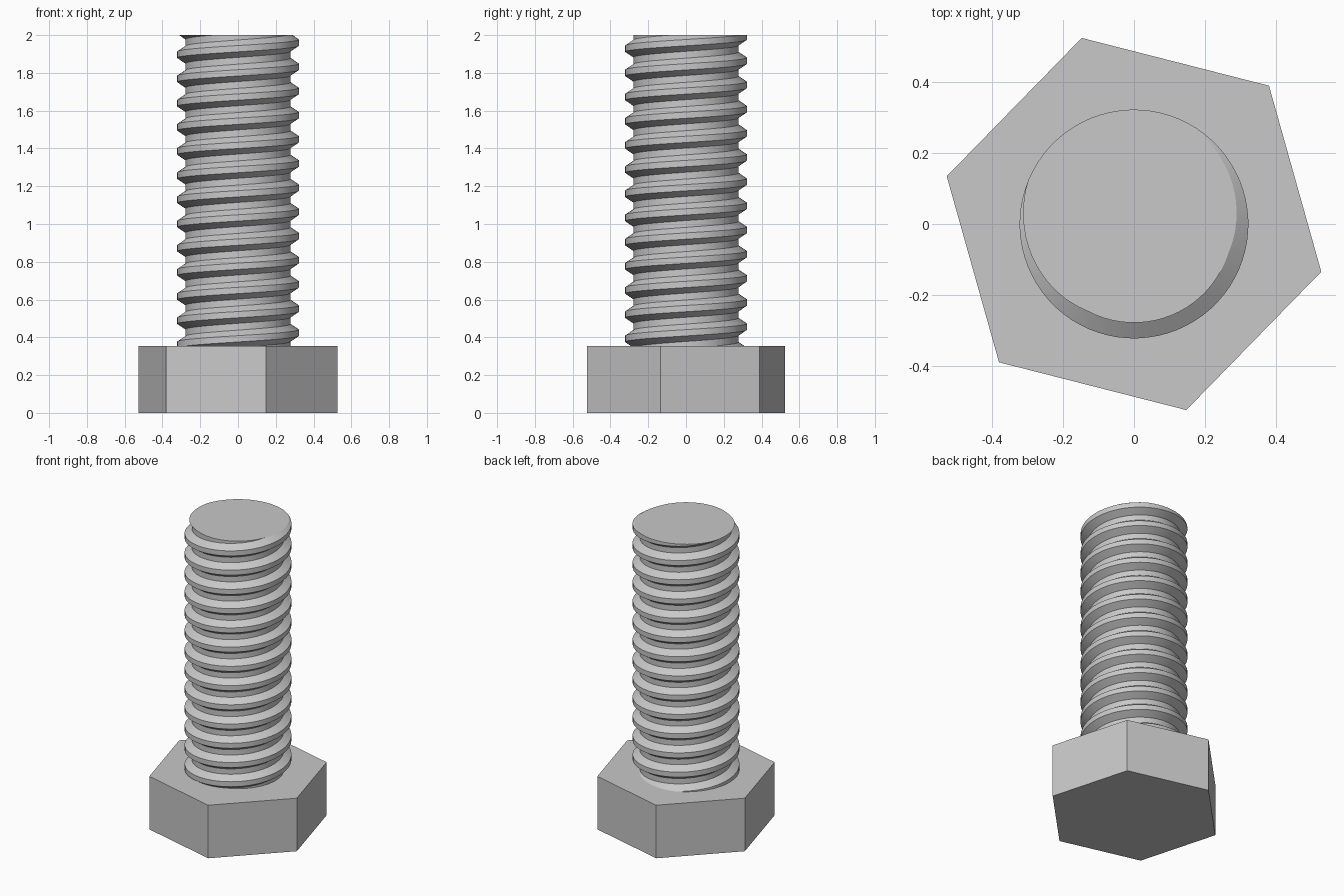
import bpy, bmesh, math

if "Cube" in bpy.data.objects:
    bpy.data.objects.remove(bpy.data.objects["Cube"], do_unlink=True)

# One plain steel colour
steel = bpy.data.materials.new("steel grey")
steel.use_nodes = True
colour = (0.58, 0.58, 0.58, 1)
steel.diffuse_color = colour
steel.node_tree.nodes["Principled BSDF"].inputs["Base Color"].default_value = colour

HEAD_TOP, TOP = 0.353, 2.0
PITCH, SEGMENTS = 0.128, 72
ROOT, CREST = 0.278, 0.322
CREST_ANGLE = 112  # direction in which the crest meets the cut end


def make_object(name, bm):
    bmesh.ops.recalc_face_normals(bm, faces=bm.faces)
    mesh = bpy.data.meshes.new(name)
    bm.to_mesh(mesh)
    bm.free()
    mesh.materials.append(steel)
    obj = bpy.data.objects.new(name, mesh)
    bpy.context.collection.objects.link(obj)
    return obj


# Hexagonal head
bm = bmesh.new()
corners = []
for i in range(6):
    a = math.radians(60 * i - 14.3)
    corners.append(bm.verts.new((0.544 * math.cos(a), 0.544 * math.sin(a), 0)))
base = bm.faces.new(corners)
side = bmesh.ops.extrude_face_region(bm, geom=[base], use_keep_orig=True)
raised = [v for v in side["geom"] if isinstance(v, bmesh.types.BMVert)]
bmesh.ops.translate(bm, verts=raised, vec=(0, 0, HEAD_TOP))
make_object("bolt_head", bm)

# Threaded shank: one pitch of the thread profile swept along a right-handed helix
profile = [(ROOT, -0.36), (CREST, -0.13), (CREST, 0.13), (ROOT, 0.36)]
turns = math.ceil((TOP - HEAD_TOP) / PITCH) + 4
start = TOP - PITCH * (turns - 2)
bm = bmesh.new()
rings = []
for i in range(turns * SEGMENTS + 1):
    t = i / SEGMENTS
    a = 2 * math.pi * t + math.radians(CREST_ANGLE)
    rings.append([bm.verts.new((r * math.cos(a), r * math.sin(a), start + PITCH * (t + rise)))
                  for r, rise in profile])
for i in range(len(rings) - 1):
    here, after = rings[i], rings[i + 1]
    for k in range(3):
        bm.faces.new((here[k], after[k], after[k + 1], here[k + 1]))
    # Root of the groove joins this turn to the next one
    if i + SEGMENTS + 1 < len(rings):
        up, up_after = rings[i + SEGMENTS], rings[i + SEGMENTS + 1]
        bm.faces.new((here[3], after[3], up_after[0], up[0]))

# Cut both ends level and cap them
for z, direction in ((TOP, 1), (HEAD_TOP - 0.01, -1)):
    cut = bmesh.ops.bisect_plane(bm, geom=bm.verts[:] + bm.edges[:] + bm.faces[:], dist=1e-6,
                                 plane_co=(0, 0, z), plane_no=(0, 0, direction), clear_outer=True)
    rim = [e for e in cut["geom_cut"] if isinstance(e, bmesh.types.BMEdge)]
    bmesh.ops.contextual_create(bm, geom=rim)
shank = make_object("threaded_shank", bm)

bpy.ops.object.select_all(action='DESELECT')
shank.select_set(True)
bpy.context.view_layer.objects.active = shank
bpy.ops.object.shade_smooth_by_angle(angle=math.radians(30))
